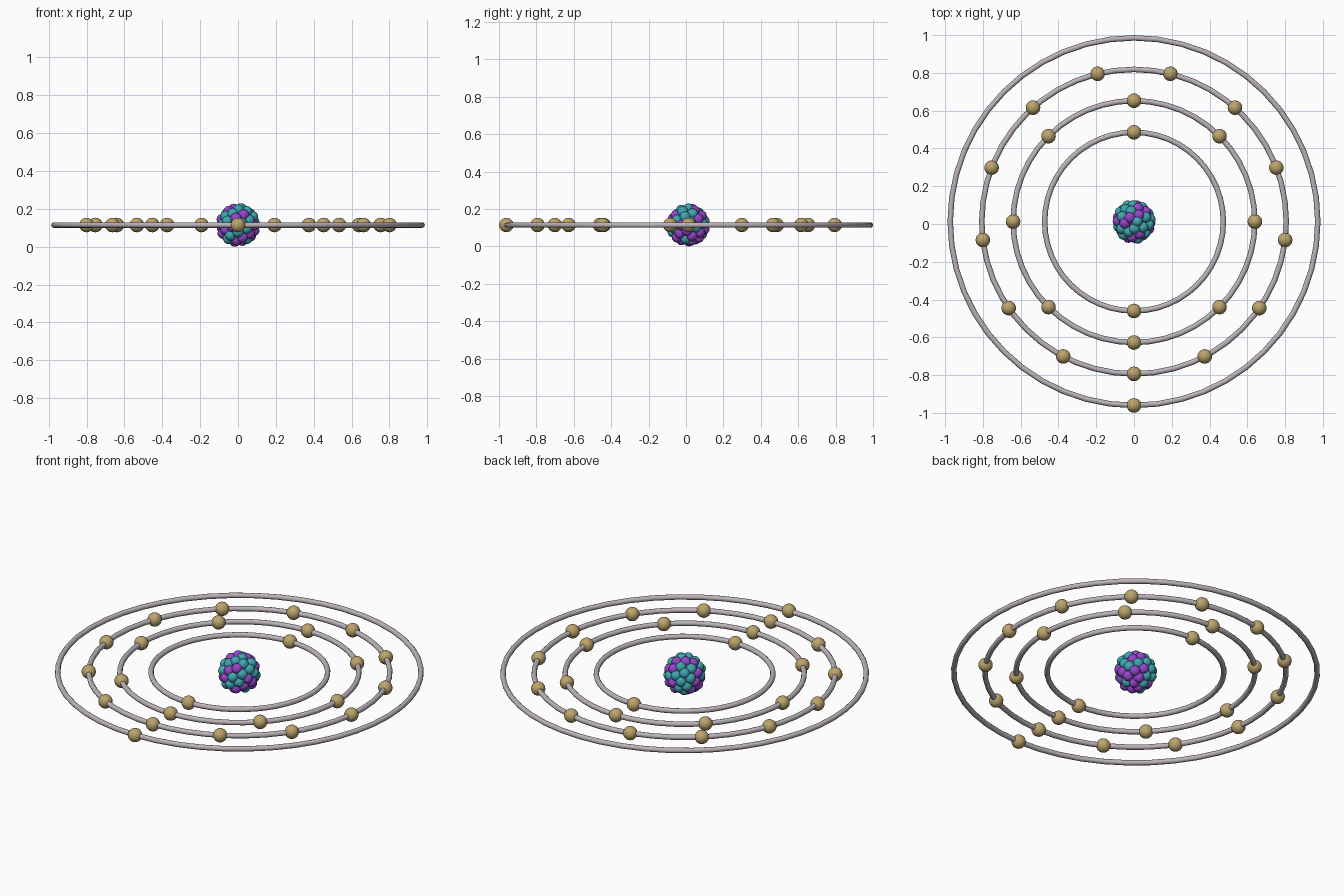
import bpy, math, random
from mathutils import Vector

if "Cube" in bpy.data.objects:
    bpy.data.objects.remove(bpy.data.objects["Cube"])

random.seed(4)
CENTRE = Vector((0, 0.0125, 0.122))


def material(name, rgb):
    m = bpy.data.materials.new(name)
    m.diffuse_color = (*rgb, 1)
    m.use_nodes = True
    m.node_tree.nodes["Principled BSDF"].inputs["Base Color"].default_value = m.diffuse_color
    return m


SHELL = material("shell_grey", (0.50, 0.45, 0.49))
GOLD = material("electron_gold", (0.50, 0.37, 0.15))
PURPLE = material("proton_purple", (0.30, 0.06, 0.60))
TEAL = material("neutron_teal", (0.05, 0.38, 0.44))


def finish(name, mat):
    ob = bpy.context.object
    ob.name = name
    ob.data.materials.append(mat)
    bpy.ops.object.shade_smooth()


def ball(name, loc, radius, mat):
    bpy.ops.mesh.primitive_uv_sphere_add(segments=24, ring_count=14, radius=radius, location=loc)
    finish(name, mat)


# Electron shells, each with its evenly spaced electrons
for s, (radius, count) in enumerate([(0.473, 2), (0.64, 8), (0.806, 13), (0.973, 1)], 1):
    bpy.ops.mesh.primitive_torus_add(location=CENTRE, major_radius=radius, minor_radius=0.0145,
                                     major_segments=48, minor_segments=12)
    finish(f"shell_{s}", SHELL)
    for i in range(count):
        a = -math.pi / 2 + 2 * math.pi * i / count
        ball(f"electron_{s}_{i + 1}", CENTRE + radius * Vector((math.cos(a), math.sin(a), 0)), 0.0385, GOLD)

# Nucleus: protons and neutrons packed over a sphere
kinds = [("proton", PURPLE)] * 24 + [("neutron", TEAL)] * 28
random.shuffle(kinds)
for i, (kind, mat) in enumerate(kinds):
    z = 1 - (2 * i + 1) / len(kinds)
    r = math.sqrt(1 - z * z)
    a = i * math.pi * (3 - math.sqrt(5))
    d = Vector((r * math.cos(a), r * math.sin(a), z))
    ball(f"{kind}_{i + 1}", CENTRE + d * random.uniform(0.085, 0.091), 0.029, mat)

# Rest the lowest point on the floor
bpy.context.view_layer.update()
low = min((o.matrix_world @ v.co).z for o in bpy.data.objects for v in o.data.vertices)
for o in bpy.data.objects:
    o.location.z -= low
